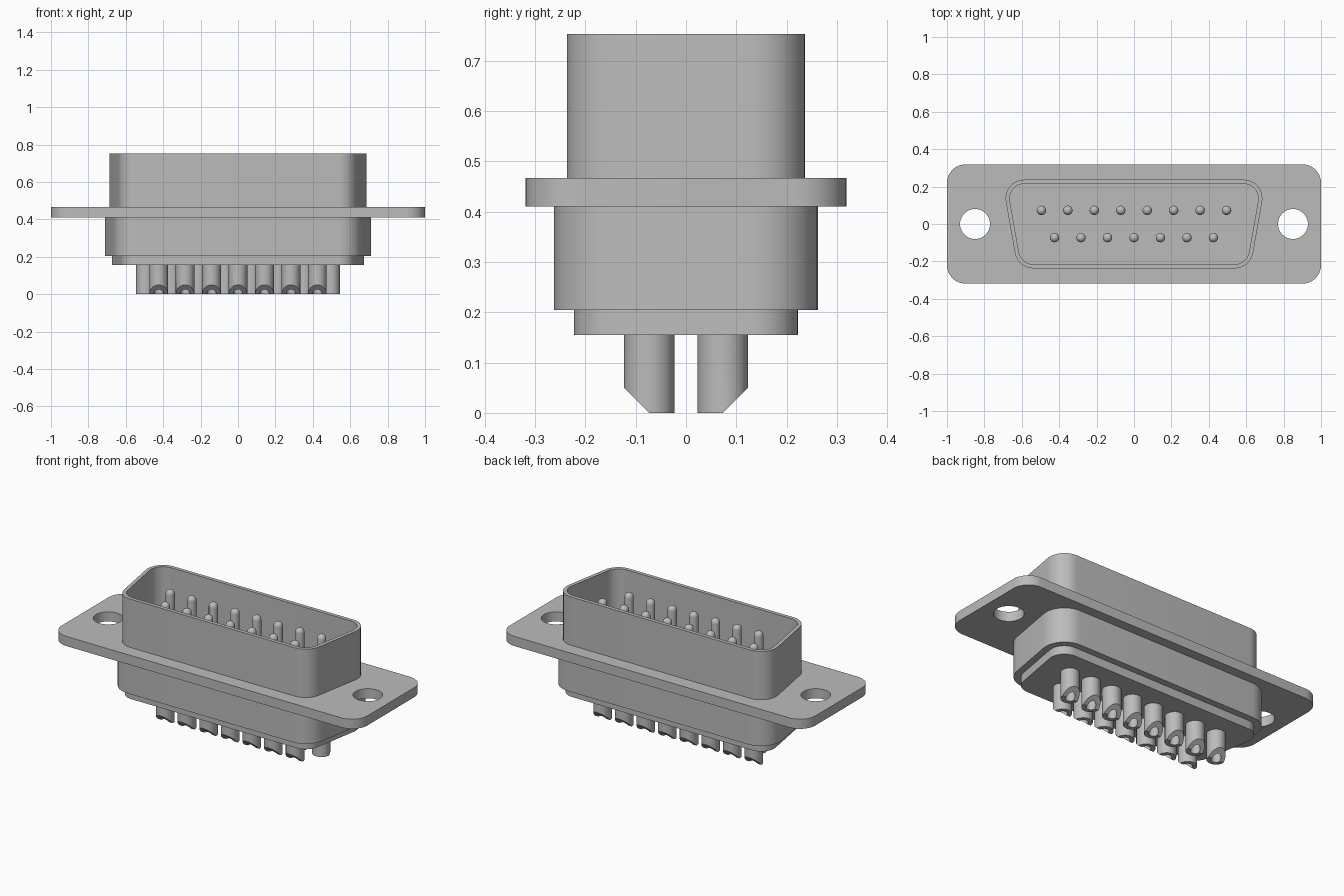
import bpy
import bmesh
from math import sin, cos, pi, tan, radians
from mathutils import Vector

if "Cube" in bpy.data.objects:
    bpy.data.objects.remove(bpy.data.objects["Cube"], do_unlink=True)

metal = bpy.data.materials.new("grey metal")
metal.use_nodes = True
GREY = (0.5, 0.5, 0.5, 1)
metal.diffuse_color = GREY
metal.node_tree.nodes["Principled BSDF"].inputs["Base Color"].default_value = GREY


def finish(name, bm):
    """Turn a bmesh into a smooth-shaded object with crisp edges."""
    bmesh.ops.remove_doubles(bm, verts=bm.verts, dist=0.0001)
    bmesh.ops.recalc_face_normals(bm, faces=bm.faces)
    mesh = bpy.data.meshes.new(name)
    bm.to_mesh(mesh)
    bm.free()
    mesh.materials.append(metal)
    obj = bpy.data.objects.new(name, mesh)
    bpy.context.collection.objects.link(obj)
    bpy.ops.object.select_all(action='DESELECT')
    obj.select_set(True)
    bpy.context.view_layer.objects.active = obj
    bpy.ops.object.shade_smooth_by_angle(angle=radians(35))
    return obj


def circle(x, y, r, n=40):
    return [(x + r * cos(2 * pi * i / n), y + r * sin(2 * pi * i / n)) for i in range(n)]


def rounded(corners, r, steps=10):
    """Round the corners of a counter-clockwise polygon."""
    pts = []
    for i, c in enumerate(corners):
        c = Vector(c)
        a = (Vector(corners[i - 1]) - c).normalized()
        b = (Vector(corners[(i + 1) % len(corners)]) - c).normalized()
        half = a.angle(b) / 2
        centre = c + (a + b).normalized() * r / sin(half)
        start = c + a * r / tan(half) - centre
        turn = pi - 2 * half
        for k in range(steps + 1):
            t = turn * k / steps
            pts.append((centre.x + start.x * cos(t) - start.y * sin(t),
                        centre.y + start.x * sin(t) + start.y * cos(t)))
    return pts


def d_outline(w, h, r):
    """Rounded trapezoid, wider towards the back."""
    s = h * tan(radians(10))
    return rounded([(-w + s, -h), (w - s, -h), (w + s, h), (-w - s, h)], r)


def plate(name, loops, z0, z1):
    """Filled and extruded outline; further loops become holes."""
    curve = bpy.data.curves.new(name, 'CURVE')
    curve.dimensions = '2D'
    curve.fill_mode = 'BOTH'
    curve.extrude = (z1 - z0) / 2
    for pts in loops:
        spline = curve.splines.new('POLY')
        spline.points.add(len(pts) - 1)
        for p, (x, y) in zip(spline.points, pts):
            p.co = (x, y, 0, 1)
        spline.use_cyclic_u = True
    temp = bpy.data.objects.new(name + " outline", curve)
    bpy.context.collection.objects.link(temp)
    graph = bpy.context.evaluated_depsgraph_get()
    mesh = bpy.data.meshes.new_from_object(temp.evaluated_get(graph))
    bm = bmesh.new()
    bm.from_mesh(mesh)
    bmesh.ops.translate(bm, verts=bm.verts, vec=(0, 0, (z0 + z1) / 2))
    bpy.data.objects.remove(temp, do_unlink=True)
    bpy.data.curves.remove(curve)
    bpy.data.meshes.remove(mesh)
    return finish(name, bm)


def lathe(bm, x, y, rings, n=24):
    """Stack rings of (radius, height rule) round an axis, closing both ends."""
    loops = []
    for r, height in rings:
        loop = []
        for i in range(n):
            a = 2 * pi * i / n
            # Distance away from the centre line drives slanted ends
            out = round(r * sin(a), 6) * (1 if y > 0 else -1)
            loop.append(bm.verts.new((x + r * cos(a), y + r * sin(a), height(out))))
        loops.append(loop)
    for lo, hi in zip(loops, loops[1:]):
        for i in range(n):
            j = (i + 1) % n
            bm.faces.new((lo[i], lo[j], hi[j], hi[i]))
    for loop in (loops[0], loops[-1]):
        bm.faces.new(loop)


def level(z):
    return lambda out: z


def slant(out):
    return max(0.0, out)


# Mounting flange with two screw holes
flange_edge = rounded([(-1, -0.319), (1, -0.319), (1, 0.319), (-1, 0.319)], 0.1)
plate("mounting_flange", [flange_edge, circle(-0.85, 0, 0.08), circle(0.85, 0, 0.08)], 0.41, 0.467)

# Hollow shell above, stepped body below
plate("shell", [d_outline(0.664, 0.237, 0.1), d_outline(0.642, 0.215, 0.078)], 0.46, 0.753)
plate("rear_body", [d_outline(0.69, 0.262, 0.125)], 0.205, 0.412)
plate("rear_step", [d_outline(0.651, 0.223, 0.086)], 0.155, 0.207)

# Two staggered rows of contacts: round-tipped pins and slanted solder cups
PITCH, ROW = 0.1415, 0.073
PIN, CUP, BORE = 0.025, 0.05, 0.026
pin_rings = [(PIN, level(0.46))]
pin_rings += [(PIN * cos(radians(t)), level(0.68 + PIN * sin(radians(t)))) for t in range(0, 90, 15)]
cup_rings = [(CUP, level(0.16)), (CUP, slant), (BORE, slant), (BORE, level(0.12))]

for label, count, y in (("back", 8, ROW), ("front", 7, -ROW)):
    pins, cups = bmesh.new(), bmesh.new()
    for i in range(count):
        x = (i - (count - 1) / 2) * PITCH
        lathe(pins, x, y, pin_rings)
        lathe(cups, x, y, cup_rings)
    finish(label + "_pins", pins)
    finish(label + "_solder_cups", cups)
